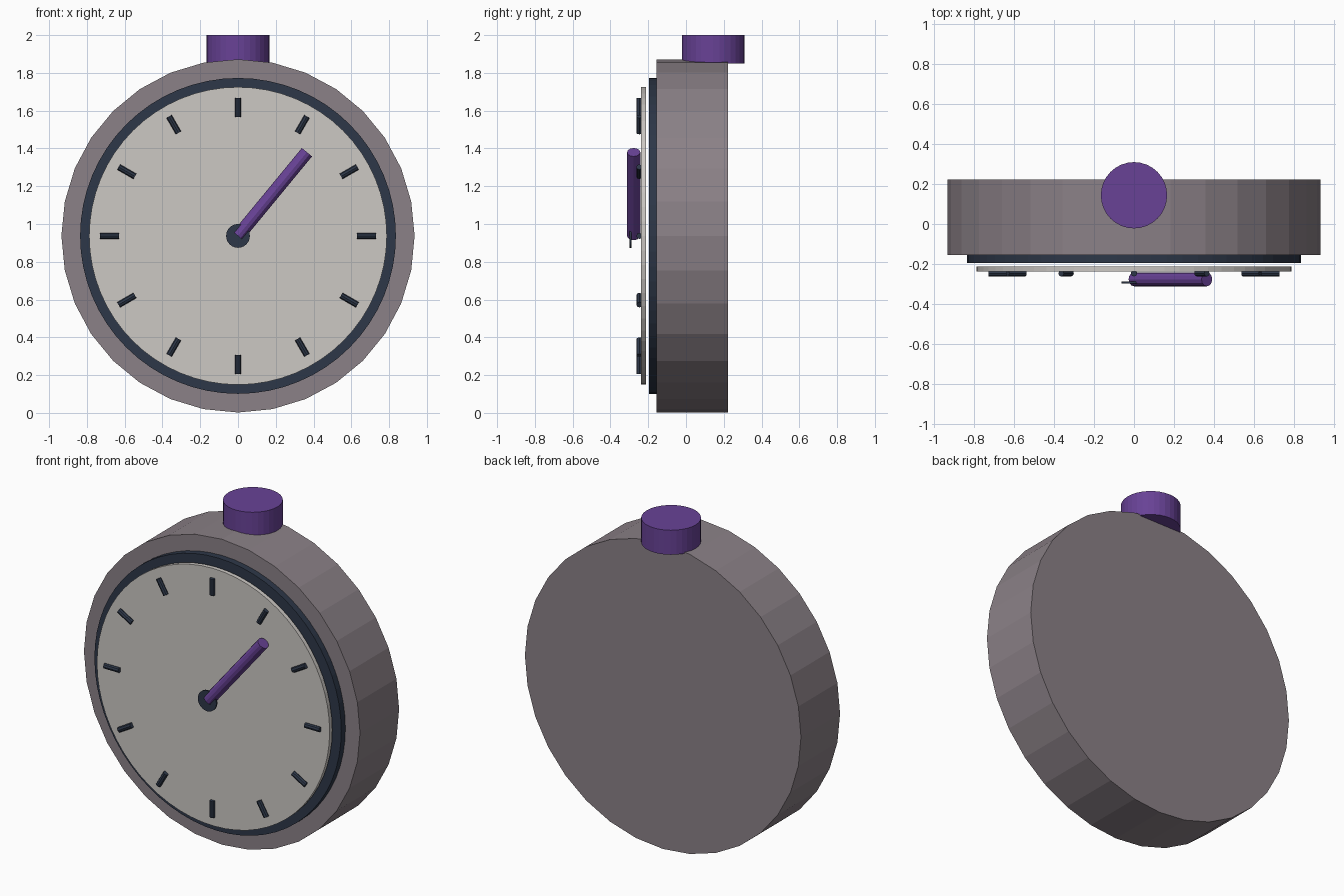
import bpy
from math import pi, sin, cos
from mathutils import Vector

default = bpy.data.objects.get("Cube")
if default:
    bpy.data.objects.remove(default, do_unlink=True)

CENTRE_Z = 0.937


def material(name, rgb):
    # sRGB 0-255 to linear
    linear = [((c / 255 + 0.055) / 1.055) ** 2.4 for c in rgb] + [1]
    mat = bpy.data.materials.new(name)
    mat.use_nodes = True
    mat.diffuse_color = linear
    mat.node_tree.nodes["Principled BSDF"].inputs["Base Color"].default_value = linear
    return mat


casing = material("warm_grey", (139, 129, 135))
navy = material("dark_navy", (45, 55, 72))
ivory = material("pale_ivory", (204, 200, 196))
purple = material("purple", (104, 66, 150))


def rod(name, start, end, radius, sides, mat):
    """Closed cylinder running between two points."""
    start, end = Vector(start), Vector(end)
    axis = end - start
    bpy.ops.mesh.primitive_cylinder_add(
        vertices=sides, radius=radius, depth=axis.length, location=(start + end) / 2,
        rotation=axis.to_track_quat('Z', 'Y').to_euler())
    obj = bpy.context.object
    obj.name = name
    obj.data.materials.append(mat)
    return obj


def disc(name, front, back, radius, sides, mat):
    """Round plate facing the front, centred on the clock face."""
    return rod(name, (0, front, CENTRE_Z), (0, back, CENTRE_Z), radius, sides, mat)


# Case, bezel and dial
disc("case", -0.155, 0.223, 0.935, 32, casing)
disc("bezel", -0.195, -0.155, 0.836, 64, navy)
disc("dial", -0.239, -0.213, 0.788, 64, ivory)

# Hour marks
for hour in range(12):
    a = hour * pi / 6
    inner, outer = [(r * sin(a), -0.247, CENTRE_Z + r * cos(a)) for r in (0.63, 0.73)]
    rod(f"hour_mark_{hour}", inner, outer, 0.016, 8, navy)

# Hand and its hub
rod("hand", (0, -0.277, CENTRE_Z), (0.365, -0.277, 1.38), 0.035, 12, purple)
disc("hub", -0.299, -0.289, 0.063, 24, navy)

# Push button on top
rod("top_button", (0, 0.144, 1.85), (0, 0.144, 2.0), 0.166, 32, purple)
